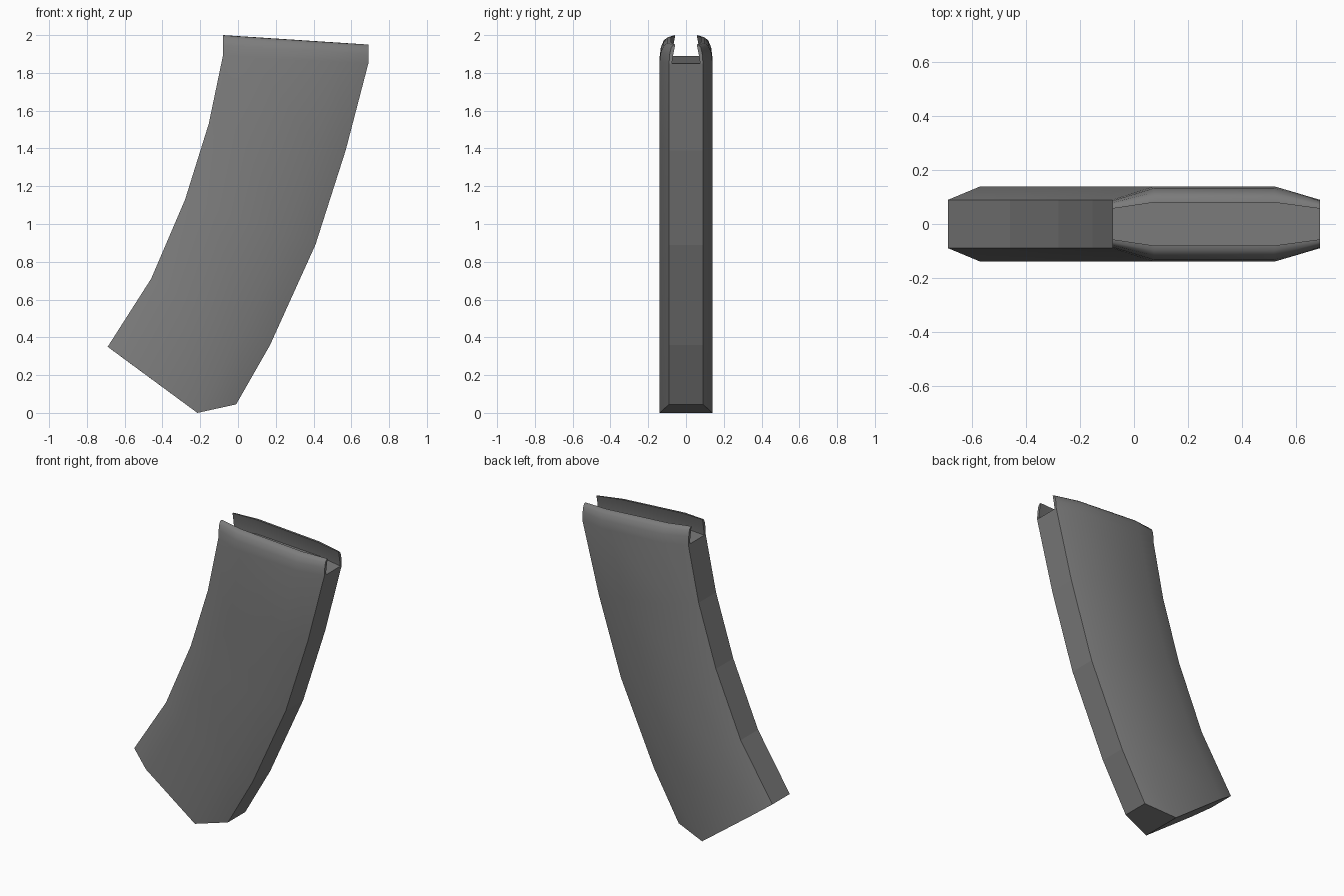
import bpy, bmesh

if "Cube" in bpy.data.objects:
    bpy.data.objects.remove(bpy.data.objects["Cube"])


def lerp(a, b, t):
    return a + (b - a) * t


# Curved body: matching points down the inner and outer edges (x, z)
inner = [(-.08, 1.89), (-.155, 1.53), (-.28, 1.13), (-.46, .71), (-.69, .35)]
outer = [(.69, 1.85), (.57, 1.39), (.41, .89), (.17, .36), (-.01, .045)]
CHAMFER = (.2, .78)          # where the flat sides begin and end
HALF, EDGE = .14, .09        # half widths of the side and the end walls

bm = bmesh.new()
rings = []
for i, (a, b) in enumerate(zip(inner, outer)):
    row = [a] + [(lerp(a[0], b[0], t), lerp(a[1], b[1], t)) for t in CHAMFER] + [b]
    if i == len(inner) - 1:  # angled foot of the body
        row[1:3] = [(-.57, .262), (-.215, 0)]
    widths = [EDGE, HALF, HALF, EDGE]
    near = [bm.verts.new((x, -w, z)) for (x, z), w in zip(row, widths)]
    far = [bm.verts.new((x, w, z)) for (x, z), w in zip(row, widths)]
    rings.append(near + far[::-1])

# Feed lips grow from the top ring: (mid half width, end half width, height)
section = [(.133, .086, .5), (.118, .079, .83), (.098, .068, .98),
           (.08, .057, 1), (.1, .068, .45), (.105, .075, 0)]
sides = []
for sign in (-1, 1):
    cols = []
    for n, t in enumerate((0,) + CHAMFER + (1,)):
        z0, z1 = lerp(1.89, 1.85, t), lerp(2.0, 1.95, t)
        base = rings[0][n if sign < 0 else 7 - n]
        cols.append([base] + [
            bm.verts.new((base.co.x, sign * (m if n in (1, 2) else e), lerp(z0, z1, h)))
            for m, e, h in section])
    for c, d in zip(cols, cols[1:]):
        for k in range(len(section)):
            bm.faces.new((c[k], c[k + 1], d[k + 1], d[k]))
    bm.faces.new(cols[0])
    bm.faces.new(cols[-1])
    sides.append([c[-1] for c in cols])

# Floor between the lips
for n in range(3):
    bm.faces.new((sides[0][n], sides[0][n + 1], sides[1][n + 1], sides[1][n]))

# Side and end walls; the end walls stay faceted
end_walls = []
for i, (r, s) in enumerate(zip(rings, rings[1:])):
    for k in range(8):
        loop = [r[k], r[(k + 1) % 8], s[(k + 1) % 8], s[k]]
        if i == 0 and k in (3, 7):
            n = 3 if k == 3 else 0
            pair = [sides[0][n], sides[1][n]]
            loop[1:1] = pair if k == 3 else pair[::-1]
        face = bm.faces.new(loop)
        if k in (3, 7):
            end_walls.append(face)

# Foot: sloping base and short front bevel
foot = rings[-1]
bm.faces.new([foot[k] for k in (0, 1, 2, 5, 6, 7)])
bm.faces.new([foot[k] for k in (2, 3, 4, 5)])

bmesh.ops.recalc_face_normals(bm, faces=bm.faces)
bm.faces.index_update()
flat = [f.index for f in end_walls]
mesh = bpy.data.meshes.new("curved_body")
bm.to_mesh(mesh)
bm.free()
body = bpy.data.objects.new("curved_body", mesh)
bpy.context.collection.objects.link(body)
body.select_set(True)
bpy.context.view_layer.objects.active = body
bpy.ops.object.shade_smooth_by_angle(angle=.75)
for i in flat:
    mesh.polygons[i].use_smooth = False

# Dark grey finish
mat = bpy.data.materials.new("dark_grey")
mat.diffuse_color = (.2, .2, .2, 1)
mat.use_nodes = True
mat.node_tree.nodes["Principled BSDF"].inputs["Base Color"].default_value = mat.diffuse_color
mesh.materials.append(mat)
